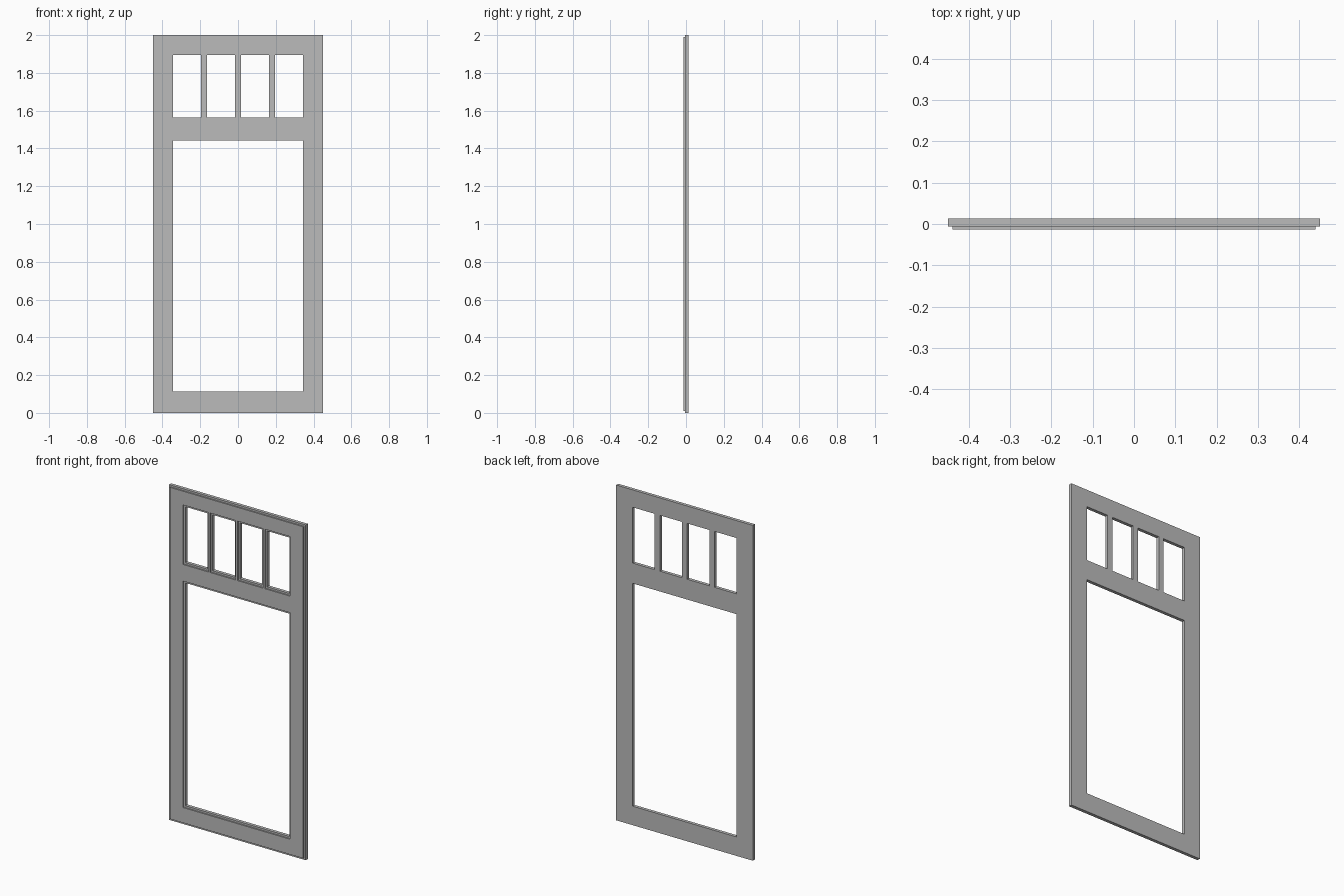
import bpy, bmesh

cube = bpy.data.objects.get("Cube")
if cube:
    bpy.data.objects.remove(cube, do_unlink=True)

gray = bpy.data.materials.new("plain gray")
gray.use_nodes = True
color = (0.5, 0.5, 0.5, 1)
gray.diffuse_color = color
gray.node_tree.nodes["Principled BSDF"].inputs["Base Color"].default_value = color

HALF_W, HEIGHT = 0.451, 2.0
OPEN_X = 0.343                 # half width of the openings
LOWER = (0.113, 1.442)         # heights of the large opening
UPPER = (1.563, 1.896)         # heights of the small openings
BAR_X, BAR_W = (-0.18, 0, 0.18), 0.034


def plate(name, inset, y_front, y_back):
    """Frame sheet with openings, its whole outline stepped back by inset."""
    half, bar = HALF_W - inset, BAR_W / 2 - inset
    side = OPEN_X + inset
    bars = [x + s * bar for x in BAR_X for s in (-1, 1)]
    xs = [-half, -side, *bars, side, half]
    zs = [inset, LOWER[0] - inset, LOWER[1] + inset,
          UPPER[0] - inset, UPPER[1] + inset, HEIGHT - inset]
    bm = bmesh.new()
    grid = [[bm.verts.new((x, y_front, z)) for x in xs] for z in zs]
    for j in range(len(zs) - 1):
        for i in range(len(xs) - 1):
            inside = 0 < i < len(xs) - 2
            large_hole = j == 1 and inside
            small_hole = j == 3 and inside and i % 2 == 1
            if not (large_hole or small_hole):
                bm.faces.new((grid[j][i], grid[j][i + 1],
                              grid[j + 1][i + 1], grid[j + 1][i]))
    loose = [v for v in bm.verts if not v.link_faces]
    bmesh.ops.delete(bm, geom=loose, context='VERTS')

    # Give the sheet its thickness
    front = bm.faces[:]
    back = bmesh.ops.extrude_face_region(bm, geom=front, use_keep_orig=True)
    for v in back["geom"]:
        if isinstance(v, bmesh.types.BMVert):
            v.co.y = y_back
    bmesh.ops.recalc_face_normals(bm, faces=bm.faces[:])

    mesh = bpy.data.meshes.new(name)
    bm.to_mesh(mesh)
    bm.free()
    mesh.materials.append(gray)
    obj = bpy.data.objects.new(name, mesh)
    bpy.context.collection.objects.link(obj)
    return obj


# Wide back frame with its narrower raised front
plate("back_frame", 0, -0.006, 0.0135)
plate("raised_front_frame", 0.011, -0.0135, -0.006)
